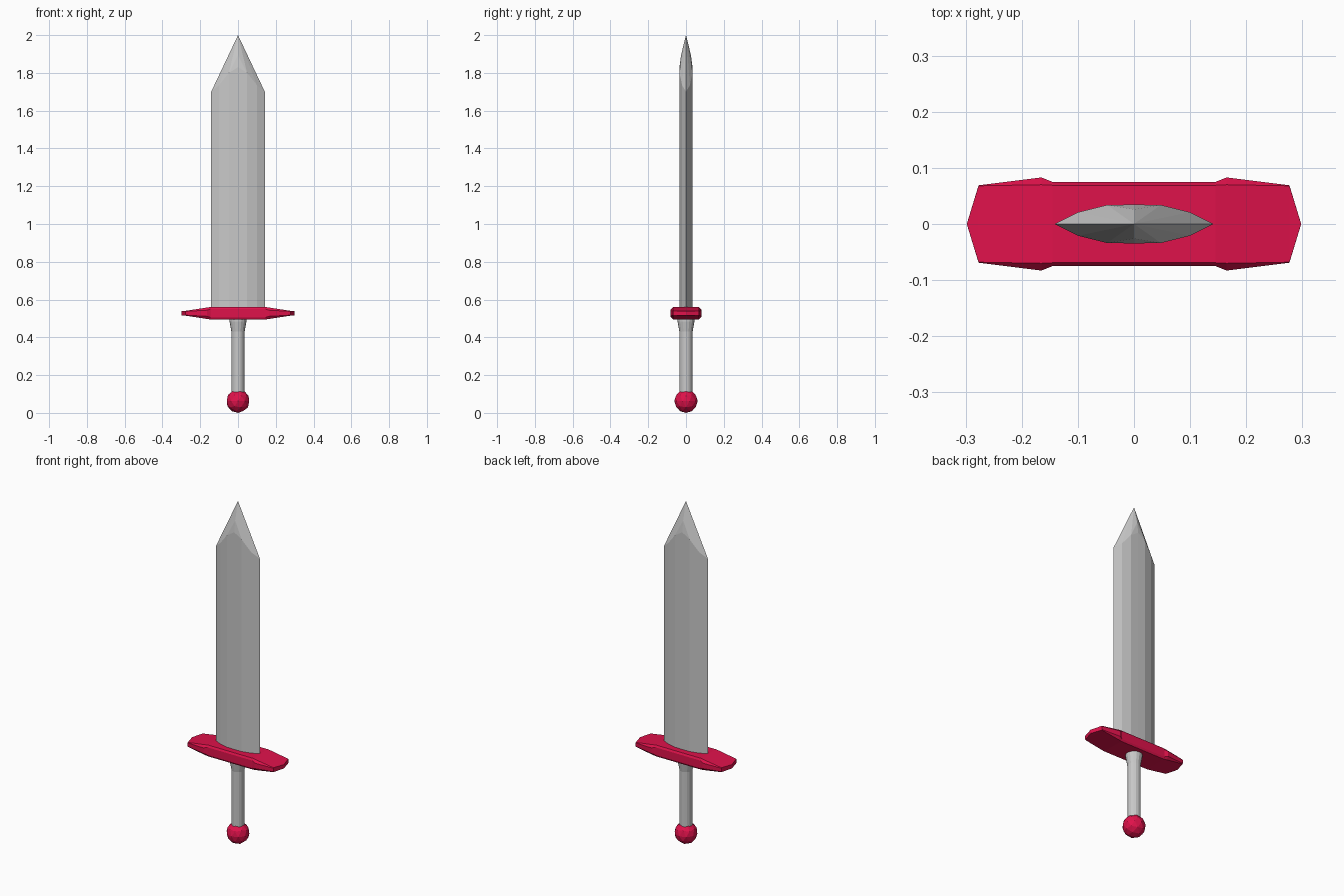
import bpy, bmesh, math
from mathutils import Matrix

if "Cube" in bpy.data.objects:
    bpy.data.objects.remove(bpy.data.objects["Cube"], do_unlink=True)


def material(name, rgb):
    mat = bpy.data.materials.new(name)
    mat.use_nodes = True
    mat.diffuse_color = (*rgb, 1)
    mat.node_tree.nodes["Principled BSDF"].inputs["Base Color"].default_value = (*rgb, 1)
    return mat


steel = material("steel grey", (0.58, 0.58, 0.58))
crimson = material("crimson red", (0.74, 0.006, 0.07))


def finish(name, bm, mat):
    bmesh.ops.recalc_face_normals(bm, faces=bm.faces[:])
    mesh = bpy.data.meshes.new(name)
    bm.to_mesh(mesh)
    bm.free()
    mesh.materials.append(mat)
    obj = bpy.data.objects.new(name, mesh)
    bpy.context.collection.objects.link(obj)
    return obj


def hull(bm, points):
    verts = [bm.verts.new(p) for p in points]
    bmesh.ops.convex_hull(bm, input=verts)


# Blade: lens section whose facets run up to different heights below the point
bm = bmesh.new()
section = [(0.1, 0.021, 1.735), (0.048, 0.034, 1.80), (0, 0.0345, 1.83)]
points = [(0, 0, 2)]
for s in (-1, 1):
    points += [(s * 0.142, 0, 0.53), (s * 0.142, 0, 1.7), (0, s * 0.026, 1.895)]
    for x, y, top in section:
        for side in ((-1, 1) if x else (1,)):
            points += [(side * x, s * y, 0.53), (side * x, s * y, top)]
hull(bm, points)
finish("blade", bm, steel)

# Crossguard: rings along x (x, top half height, top half depth, side half height, side half depth)
mid_z = 0.5275
stations = [(0.145, 0.033, 0.069, 0.022, 0.075),
            (0.165, 0.030, 0.070, 0.016, 0.083),
            (0.277, 0.013, 0.068, 0.010, 0.069)]
bm = bmesh.new()
rings = []
for sign, row in ((-1, stations[::-1]), (1, stations)):
    for x, h, a, m, b in row:
        outline = [(0, h), (a, h), (b, m), (b, -m), (a, -h),
                   (0, -h), (-a, -h), (-b, -m), (-b, m), (-a, h)]
        rings.append([bm.verts.new((sign * x, y, mid_z + z)) for y, z in outline])
for r0, r1 in zip(rings, rings[1:]):
    for i in range(10):
        j = (i + 1) % 10
        bm.faces.new((r0[i], r0[j], r1[j], r1[i]))
# pointed ends
for sign, ring in ((-1, rings[0]), (1, rings[-1])):
    top = bm.verts.new((sign * 0.298, 0, mid_z + 0.011))
    low = bm.verts.new((sign * 0.298, 0, mid_z - 0.011))
    for tip, ids in ((top, (8, 9, 0, 1, 2)), (low, (3, 4, 5, 6, 7))):
        for i, j in zip(ids, ids[1:]):
            bm.faces.new((ring[i], ring[j], tip))
    bm.faces.new((ring[2], ring[3], low, top))
    bm.faces.new((ring[7], ring[8], top, low))
finish("crossguard", bm, crimson)

# Grip: turned profile that flares under the guard
bm = bmesh.new()
profile = [(0.035, 0.08), (0.035, 0.43), (0.045, 0.485), (0.045, 0.51)]
sides = 16
rings = [[bm.verts.new((r * math.cos(math.tau * i / sides), r * math.sin(math.tau * i / sides), z))
          for i in range(sides)] for r, z in profile]
for r0, r1 in zip(rings, rings[1:]):
    for i in range(sides):
        j = (i + 1) % sides
        bm.faces.new((r0[i], r0[j], r1[j], r1[i]))
bm.faces.new(rings[0])
bm.faces.new(rings[-1])
finish("grip", bm, steel)

# Pommel: faceted ball
bm = bmesh.new()
bmesh.ops.create_icosphere(bm, subdivisions=2, radius=0.0625,
                           matrix=Matrix.Translation((0, 0, 0.0625)))
finish("pommel", bm, crimson)
